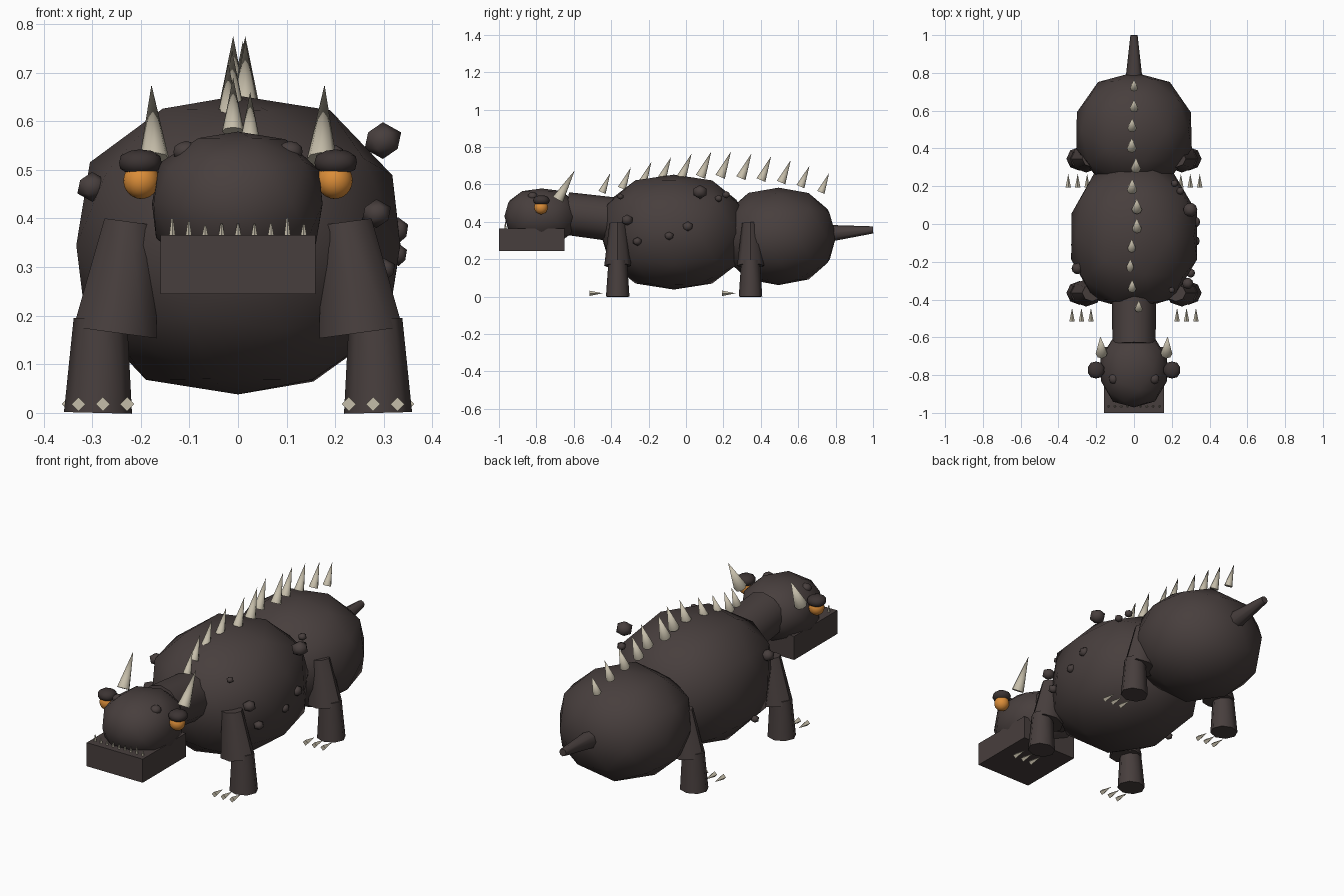
import bpy, bmesh, math, random
from mathutils import Vector, Matrix

if "Cube" in bpy.data.objects:
    bpy.data.objects.remove(bpy.data.objects["Cube"])

random.seed(4)


def material(name, color):
    m = bpy.data.materials.new(name)
    m.diffuse_color = (*color, 1)
    m.use_nodes = True
    m.node_tree.nodes["Principled BSDF"].inputs["Base Color"].default_value = m.diffuse_color
    return m


HIDE = material("dark_brown_hide", (0.064, 0.049, 0.047))
LID = material("darker_eyelid", (0.045, 0.034, 0.033))
BONE = material("bone", (0.56, 0.51, 0.40))
EYE = material("amber_eye", (0.72, 0.27, 0.04))


def finish(bm, name, mat, angle=35):
    me = bpy.data.meshes.new(name)
    bm.to_mesh(me)
    bm.free()
    me.materials.append(mat)
    me.polygons.foreach_set("use_smooth", [True] * len(me.polygons))
    me.set_sharp_from_angle(angle=math.radians(angle))
    ob = bpy.data.objects.new(name, me)
    bpy.context.collection.objects.link(ob)
    return ob


def lump(name, center, radii, mat=HIDE, subdiv=2, rough=0.0, grow=1.0, power=2.0):
    """Faceted ellipsoid; power above 2 makes it boxier, rough makes it uneven."""
    bm = bmesh.new()
    bmesh.ops.create_icosphere(bm, subdivisions=subdiv, radius=1)
    for v in bm.verts:
        k = grow * (1 + random.uniform(-rough, rough))
        k /= sum(abs(c) ** power for c in v.co) ** (1 / power)
        v.co = Vector(center) + Vector([a * b * k for a, b in zip(v.co, radii)])
    return finish(bm, name, mat, 60 if subdiv == 1 else 35)


def taper(name, start, end, r1, r2, mat=HIDE, sides=8, squash=1.0):
    """Cone or tapered cylinder between two points, optionally flattened along y."""
    a, b = Vector(start), Vector(end)
    bm = bmesh.new()
    bmesh.ops.create_cone(bm, cap_ends=True, segments=sides, radius1=r1, radius2=r2,
                          depth=(b - a).length)
    rot = (b - a).to_track_quat('Z', 'Y').to_matrix().to_4x4()
    bm.transform(Matrix.Translation((a + b) / 2) @ rot)
    if squash != 1.0:
        for v in bm.verts:
            v.co.y = a.y + (v.co.y - a.y) * squash
    return finish(bm, name, mat, 50)


# Main masses
BODY_C, BODY_R = (0, -0.065, 0.345), (0.337, 0.385, 0.305)
lump("body", BODY_C, BODY_R, rough=0.01, grow=1.012, power=2.4)
lump("hindquarters", (0, 0.495, 0.323), (0.311, 0.305, 0.258), rough=0.01, grow=1.01, power=2.25)
lump("head", (0, -0.772, 0.43), (0.18, 0.198, 0.15), rough=0.01, power=2.4)
taper("neck", (0, -0.64, 0.445), (0, -0.36, 0.41), 0.114, 0.118, sides=12)
taper("tail", (0, 0.72, 0.335), (0, 1.0, 0.357), 0.05, 0.019)

# Lower jaw block
bm = bmesh.new()
bmesh.ops.create_cube(bm, size=1)
bm.transform(Matrix.Translation((0, -0.825, 0.305)) @ Matrix.Diagonal((0.318, 0.35, 0.121, 1)))
finish(bm, "lower_jaw", HIDE)

# Row of small teeth
for i in range(9):
    x = (i - 4) * 0.0338
    h = random.uniform(0.022, 0.04)
    taper("tooth", (x, -0.965, 0.363), (x, -0.965, 0.363 + h), 0.007, 0.002, BONE, 5)

for s in (-1, 1):
    # Eyes, lids, brow bumps and horns
    lump("eye", (s * 0.199, -0.775, 0.478), (0.037, 0.037, 0.038), EYE, 3)
    lump("eyelid", (s * 0.201, -0.773, 0.515), (0.045, 0.045, 0.027), LID, power=2.3)
    lump("brow_bump", (s * 0.107, -0.82, 0.537), (0.027, 0.027, 0.022))
    taper("horn", (s * 0.172, -0.685, 0.52), (s * 0.178, -0.595, 0.675), 0.031, 0, BONE)
    # Legs with toe claws, broad ends facing forward
    for y, toe in ((-0.365, 0.278), (0.345, 0.298)):
        taper("upper_leg", (s * 0.222, y, 0.393), (s * 0.253, y, 0.165), 0.053, 0.086, squash=0.84)
        taper("lower_leg", (s * 0.283, y, 0.194), (s * 0.288, y, 0), 0.055, 0.07, squash=0.9)
        for d in (-1, 0, 1):
            x = s * (toe + d * 0.05)
            taper("claw", (x, y - 0.152, 0.018), (x, y - 0.08, 0.018), 0.0145, 0, BONE, 4)

# Back spines: tip positions as (x, y, z)
TIPS = [(0.025, -0.405, 0.66), (-0.01, -0.295, 0.69), (-0.02, -0.185, 0.72),
        (-0.012, -0.08, 0.745), (0.015, 0.03, 0.765), (0.015, 0.135, 0.775),
        (-0.01, 0.24, 0.775), (0.01, 0.35, 0.765), (-0.012, 0.455, 0.75),
        (-0.01, 0.56, 0.73), (0.0, 0.66, 0.70), (0.0, 0.765, 0.66)]
for i, (x, y, z) in enumerate(TIPS):
    k = 0.8 + 0.25 * math.sin(math.pi * i / 11)
    taper("back_spine", (x, y - 0.055 * k, z - 0.128 * k), (x, y, z), 0.026 * k, 0, BONE)

# Warts on the flanks: x, y, z, size
WARTS = [(0.298, 0.075, 0.56, 0.042), (0.245, 0.175, 0.525, 0.022),
         (0.215, 0.215, 0.545, 0.022), (0.285, -0.315, 0.41, 0.033),
         (0.30, -0.26, 0.295, 0.026), (0.33, -0.09, 0.325, 0.026),
         (0.33, 0.01, 0.375, 0.03), (0.2, -0.35, 0.535, 0.018),
         (-0.30, -0.235, 0.465, 0.034), (-0.315, -0.11, 0.19, 0.021)]
for x, y, z, r in WARTS:
    lump("wart", (x, y, z), (r if abs(x) < 0.32 else r * 0.75, r, r * 0.9), subdiv=1)
